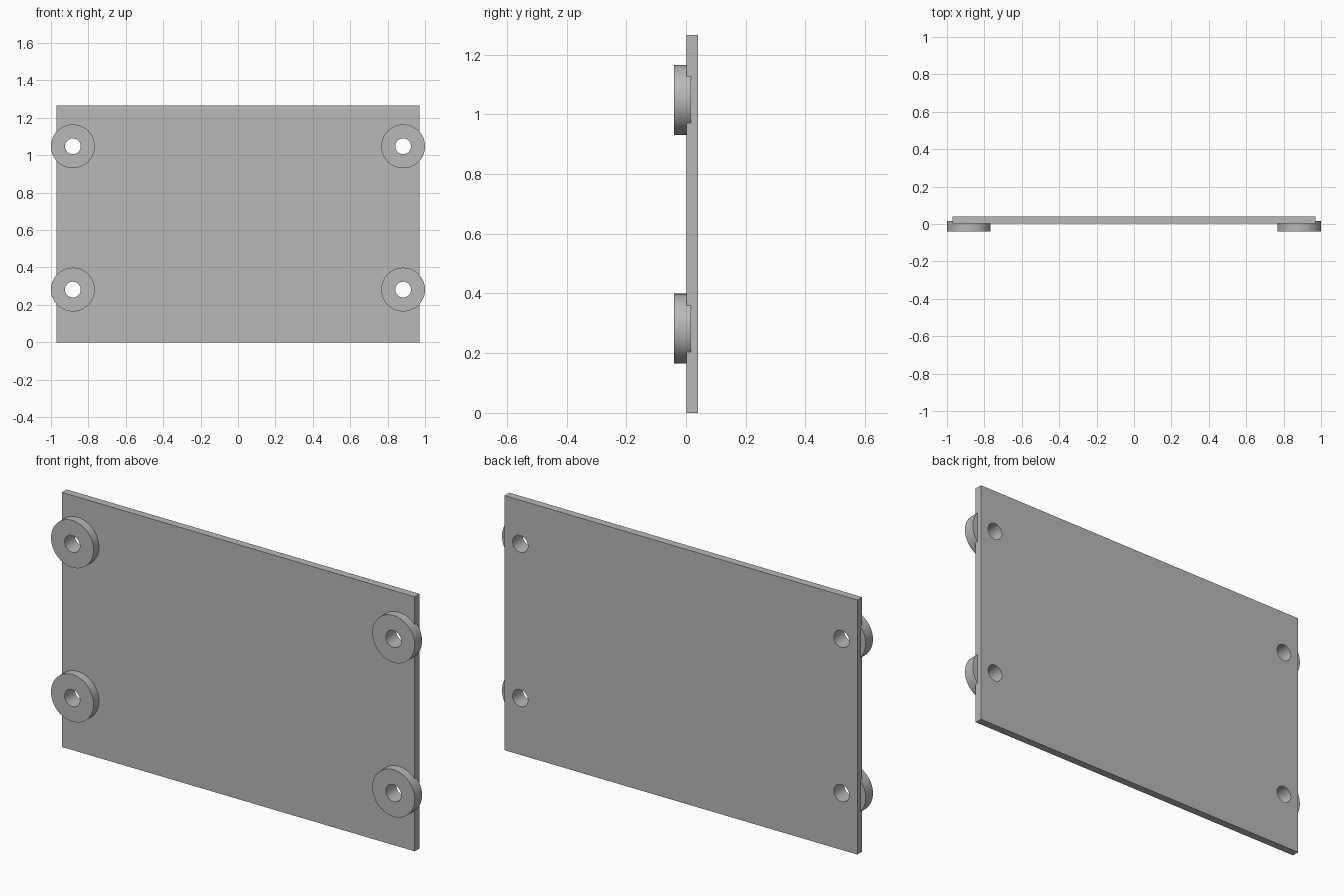
import bpy
from math import pi, radians

if "Cube" in bpy.data.objects:
    bpy.data.objects.remove(bpy.data.objects["Cube"], do_unlink=True)

# Single plain grey
grey = bpy.data.materials.new("plain_grey")
grey.use_nodes = True
color = (0.48, 0.48, 0.48, 1)
grey.diffuse_color = color
grey.node_tree.nodes["Principled BSDF"].inputs["Base Color"].default_value = color

PLATE_W, PLATE_H = 1.94, 1.265
PLATE_FRONT, BACK = 0.002, 0.04
DISC_R, HOLE_R = 0.117, 0.042
DISC_FRONT, DISC_BACK = -0.04, 0.017
DISC_X, LOW_Z, HIGH_Z = 0.883, 0.282, 1.048


def cylinder(name, x, z, radius, front, back):
    """Round part with its axis along y."""
    bpy.ops.mesh.primitive_cylinder_add(
        vertices=64, radius=radius, depth=back - front,
        location=(x, (front + back) / 2, z), rotation=(pi / 2, 0, 0))
    obj = bpy.context.object
    obj.name = name
    obj.data.materials.append(grey)
    return obj


def drill(obj, cutter):
    """Cut the screw hole through a part."""
    mod = obj.modifiers.new("hole", "BOOLEAN")
    mod.operation = "DIFFERENCE"
    mod.solver = "EXACT"
    mod.object = cutter
    bpy.context.view_layer.objects.active = obj
    bpy.ops.object.modifier_apply(modifier=mod.name)


def smooth(obj):
    bpy.ops.object.select_all(action="DESELECT")
    obj.select_set(True)
    bpy.context.view_layer.objects.active = obj
    bpy.ops.object.shade_smooth_by_angle(angle=radians(30))


# Flat upright panel
bpy.ops.mesh.primitive_cube_add(size=1, location=(0, (PLATE_FRONT + BACK) / 2, PLATE_H / 2))
panel = bpy.context.object
panel.name = "panel"
panel.scale = (PLATE_W, BACK - PLATE_FRONT, PLATE_H)
bpy.ops.object.transform_apply(location=False, rotation=False, scale=True)
panel.data.materials.append(grey)

# Four mounting discs, each drilled together with the panel
for side, x in (("left", DISC_X), ("right", -DISC_X)):
    for level, z in (("lower", LOW_Z), ("upper", HIGH_Z)):
        disc = cylinder(f"{level}_{side}_mounting_disc", x, z, DISC_R, DISC_FRONT, DISC_BACK)
        cutter = cylinder("hole_cutter", x, z, HOLE_R, -0.1, 0.1)
        cutter.hide_render = True
        drill(disc, cutter)
        drill(panel, cutter)
        bpy.data.objects.remove(cutter, do_unlink=True)
        smooth(disc)
smooth(panel)
